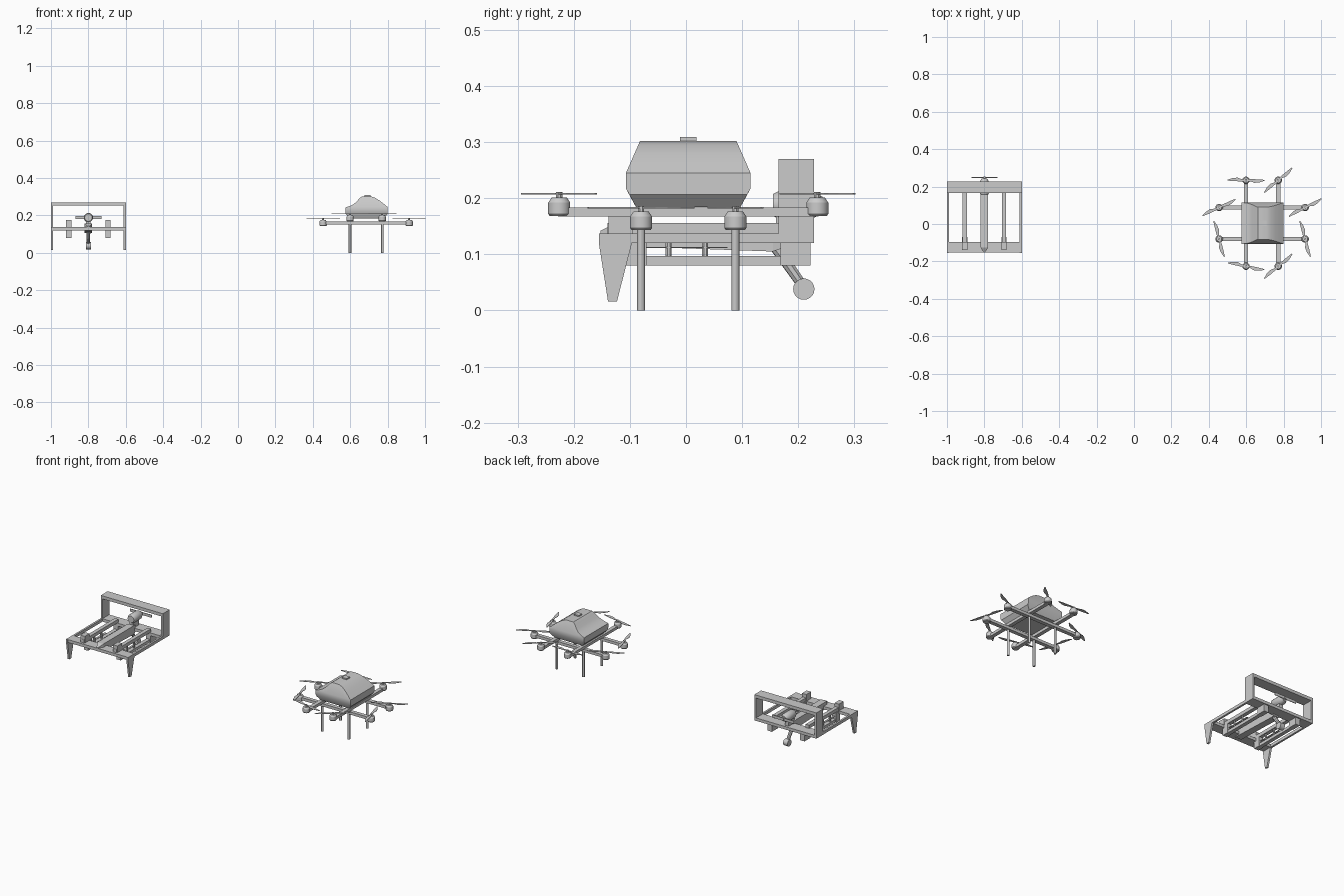
import bpy, bmesh
from math import radians, cos, sin, pi
from mathutils import Vector

if "Cube" in bpy.data.objects:
    bpy.data.objects.remove(bpy.data.objects["Cube"])


def make(name, bm):
    bmesh.ops.recalc_face_normals(bm, faces=bm.faces)
    me = bpy.data.meshes.new(name)
    bm.to_mesh(me)
    bm.free()
    ob = bpy.data.objects.new(name, me)
    bpy.context.collection.objects.link(ob)
    return ob


def loft(name, rings):
    bm = bmesh.new()
    loops = [[bm.verts.new(p) for p in r] for r in rings]
    n = len(loops[0])
    for a, b in zip(loops, loops[1:]):
        for i in range(n):
            j = (i + 1) % n
            bm.faces.new((a[i], a[j], b[j], b[i]))
    bm.faces.new(loops[0])
    bm.faces.new(loops[-1])
    return make(name, bm)


def box(name, x, y, z):
    return loft(name, [[(x[0], y[0], h), (x[1], y[0], h), (x[1], y[1], h), (x[0], y[1], h)] for h in z])


def plate_x(name, x0, x1, yz):
    return loft(name, [[(x, y, z) for y, z in yz] for x in (x0, x1)])


def tube(name, stations, sides=12):
    """Turned part along stations of (centre, radius)."""
    d = (Vector(stations[-1][0]) - Vector(stations[0][0])).normalized()
    u = d.orthogonal().normalized()
    v = d.cross(u)
    return loft(name, [[Vector(c) + r * (cos(2 * pi * (i + .5) / sides) * u + sin(2 * pi * (i + .5) / sides) * v)
                        for i in range(sides)] for c, r in stations])


# ---------- carrier frame ----------
CX = -0.8
box("front_crossbar", (-1, -0.6), (-0.153, -0.095), (0.12, 0.137))
box("rear_crossbar", (-1, -0.6), (0.165, 0.228), (0.12, 0.137))
box("arch_top", (-1, -0.6), (0.165, 0.228), (0.252, 0.27))
for s, side in ((-1, "left"), (1, "right")):
    a, b = sorted((CX + s * 0.2, CX + s * 0.189))
    box(side + "_arch_post", (a, b), (0.165, 0.228), (0.12, 0.27))
    box(side + "_side_rail", (a, b), (-0.12, 0.17), (0.12, 0.137))
    plate_x(side + "_front_leg", a, b, [(-0.155, 0.137), (-0.155, 0.118), (-0.139, 0.016),
                                        (-0.123, 0.016), (-0.097, 0.118), (-0.097, 0.137)])
    # twin rails with end blocks
    x = CX + s * 0.105
    box(side + "_upper_rail", (x - .011, x + .011), (-0.14, 0.175), (0.136, 0.156))
    box(side + "_lower_rail", (x - .011, x + .011), (-0.095, 0.22), (0.08, 0.097))
    box(side + "_front_block", (x - .014, x + .014), (-0.138, -0.095), (0.136, 0.176))
    box(side + "_front_hanger", (x - .014, x + .014), (-0.107, -0.07), (0.08, 0.136))
    box(side + "_rear_hanger", (x - .014, x + .014), (0.168, 0.222), (0.08, 0.12))
    # lift rotors between the rails
    for y in (-0.031, 0.034):
        tube(side + "_rotor_pin", [((x, y, 0.097), .006), ((x, y, 0.14), .006)], 8)
        box(side + "_rotor_blade", (x - .006, x + .006), (y - .04, y + .04), (0.111, 0.113))

# central beam with pointed nose
loft("centre_beam", [[(CX - w, y, zb), (CX + w, y, zb), (CX + w, y, zt), (CX - w, y, zt)]
                     for y, w, zb, zt in ((-0.152, .005, .132, .142), (-0.125, .02, .115, .156),
                                          (0.155, .02, .105, .156), (0.175, .016, .112, .15))])
# pusher motor, its mount and propeller
tube("pusher_motor", [((CX, .155, .188), .02), ((CX, .165, .188), .025),
                      ((CX, .225, .188), .025), ((CX, .243, .188), .015)], 16)
tube("pusher_shaft", [((CX, .24, .188), .006), ((CX, .253, .188), .006)], 8)
box("motor_mount", (CX - .012, CX + .012), (0.16, 0.215), (0.13, 0.175))
box("pusher_propeller", (CX - .07, CX + .07), (0.247, 0.25), (0.18, 0.196))
# tail wheel
tube("tail_strut", [((CX, .155, .12), .011), ((CX, .207, .045), .009)], 8)
tube("tail_wheel", [((CX - .014, .21, .038), .019), ((CX + .014, .21, .038), .019)], 20)

# ---------- eight-rotor drone ----------
DX, DY = 0.685, 0.004


def propeller(name, x, y, z, angle):
    outline = [(0.004, -.005), (.025, -.006), (.045, -.014), (.07, -.012), (.099, -.003),
               (.099, .002), (.06, .005), (.025, .006), (.004, .005)]
    for k in (0, 180):
        t = radians(angle + k)
        loft(name, [[(x + px * cos(t) - py * sin(t), y + px * sin(t) + py * cos(t), h)
                     for px, py in outline] for h in (z, z + .002)])
    tube(name + "_hub", [((x, y, z - .007), .006), ((x, y, z + .004), .006)], 8)


def motor(x, y, zb, angle):
    tube("motor", [((x, y, zb), .017), ((x, y, zb + .004), .02), ((x, y, zb + .024), .02),
                   ((x, y, zb + .033), .014)], 16)
    propeller("propeller", x, y, zb + .039, angle)


for s, angles in ((-1, (-10, 0)), (1, (42, 42))):
    x = DX + s * 0.086
    box("long_arm", (x - .011, x + .011), (DY - .232, DY + .232), (.167, .183))
    motor(x, DY - .23, .168, angles[0])
    motor(x, DY + .23, .168, angles[1])
for s, angles in ((-1, (107, 107)), (1, (27, 29))):
    y = DY + s * 0.084
    box("cross_arm", (DX - .232, DX + .232), (y - .011, y + .011), (.151, .167))
    motor(DX - .23, y, .143, angles[0])
    motor(DX + .23, y, .143, angles[1])
    for sx in (-1, 1):
        tube("landing_leg", [((DX + sx * .086, y, 0), .007), ((DX + sx * .086, y, .155), .007)], 12)

# tank body: sections along x, sides tapering inwards towards the roof
sections = [(.576, .207, .243), (.597, .184, .25), (.615, .184, .258), (.633, .184, .272),
            (.65, .184, .292), (.663, .184, .302), (.71, .184, .302), (.733, .184, .294),
            (.757, .184, .279), (.779, .184, .262), (.8, .207, .245)]
rings = []
for x, zb, zt in sections:
    wb = .093 + (zb - .184) * .53
    zm = min(.245, zt - .001)
    wt = .111 - max(0, zt - .245) * .44
    half = [(wb, zb), (.111, .217), (.111, zm), (wt, zt)]
    rings.append([(x, DY + w, z) for w, z in half] + [(x, DY - w, z) for w, z in reversed(half)])
tank = loft("tank_body", rings)
box("filler_cap", (.677, .708), (DY - .015, DY + .015), (.295, .309))

# smooth the turned and curved parts, keep edges sharp
bpy.ops.object.select_all(action='DESELECT')
for ob in bpy.data.objects:
    if ob.name.startswith(("motor", "pusher_motor", "tail", "landing_leg", "tank")):
        ob.select_set(True)
        bpy.context.view_layer.objects.active = ob
bpy.ops.object.shade_smooth_by_angle(angle=radians(30))
